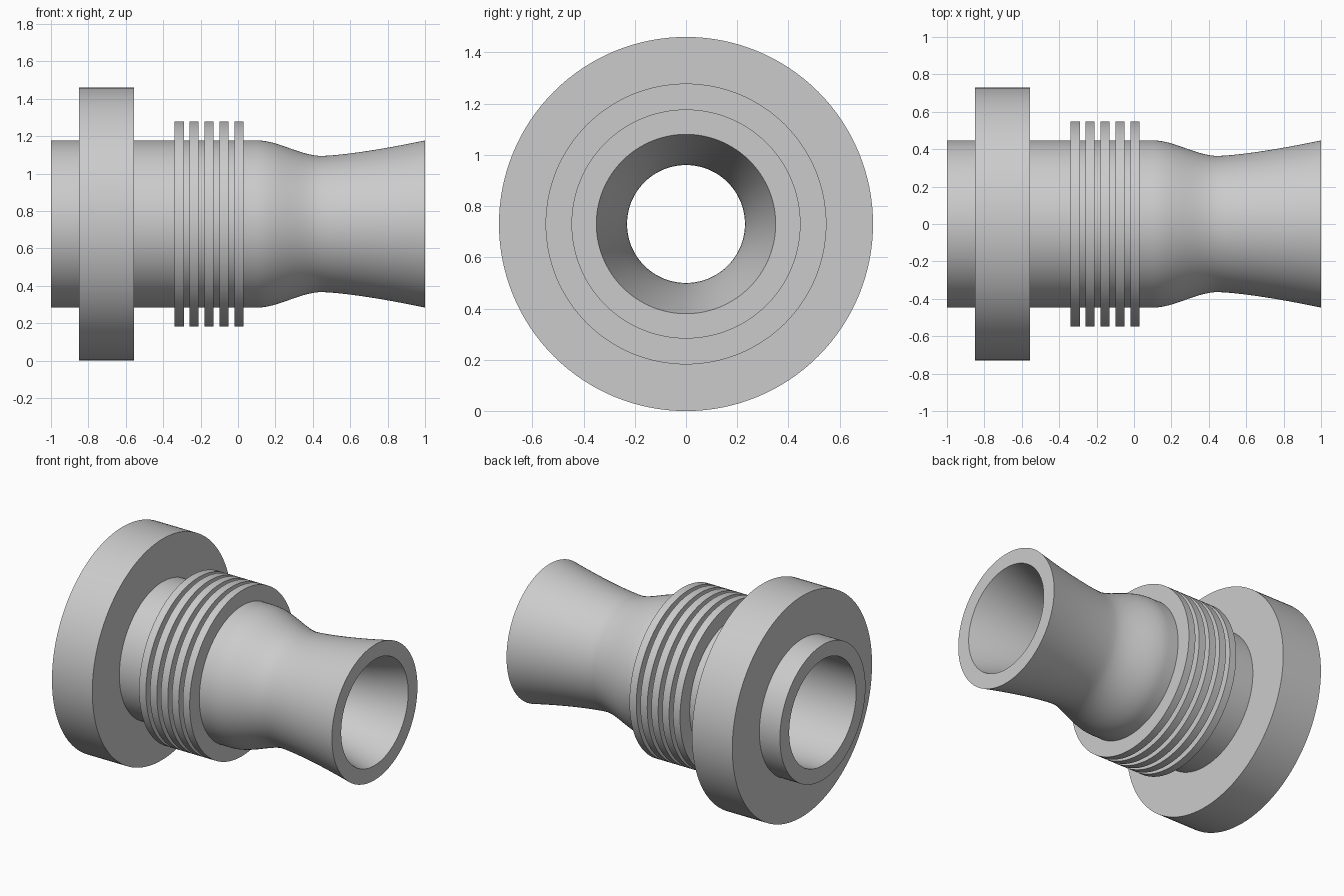
import bpy
import bmesh
import math

cube = bpy.data.objects.get("Cube")
if cube:
    bpy.data.objects.remove(cube)

SEGMENTS = 128
AXIS_Z = 0.73

metal = bpy.data.materials.new("light_grey_metal")
metal.use_nodes = True
colour = (0.6, 0.6, 0.6, 1)
metal.diffuse_color = colour
metal.node_tree.nodes["Principled BSDF"].inputs["Base Color"].default_value = colour


def lathe(name, profile):
    """Spin a closed (x, radius) outline around the horizontal axis."""
    bm = bmesh.new()
    rings = []
    for i in range(SEGMENTS):
        a = 2 * math.pi * i / SEGMENTS
        rings.append([bm.verts.new((x, r * math.cos(a), r * math.sin(a)))
                      for x, r in profile])
    count = len(profile)
    for i in range(SEGMENTS):
        here, after = rings[i], rings[(i + 1) % SEGMENTS]
        for j in range(count):
            k = (j + 1) % count
            bm.faces.new((here[j], here[k], after[k], after[j]))
    bmesh.ops.recalc_face_normals(bm, faces=bm.faces)
    mesh = bpy.data.meshes.new(name)
    bm.to_mesh(mesh)
    bm.free()
    mesh.materials.append(metal)
    obj = bpy.data.objects.new(name, mesh)
    obj.location.z = AXIS_Z
    bpy.context.collection.objects.link(obj)
    bpy.ops.object.select_all(action="DESELECT")
    obj.select_set(True)
    bpy.context.view_layer.objects.active = obj
    bpy.ops.object.shade_smooth_by_angle(angle=math.radians(30))
    return obj


def nozzle_curve(wide, narrow, start=0.1, throat=0.45, steps=16):
    """Straight tube that eases into a throat and flares out again."""
    points = [(-1, wide)]
    for i in range(steps + 1):
        t = i / steps
        ease = t * t * (3 - 2 * t)
        points.append((start + (throat - start) * t, wide + (narrow - wide) * ease))
    for i in range(1, steps + 1):
        t = i / steps
        points.append((throat + (1 - throat) * t, narrow + (wide - narrow) * t ** 1.4))
    return points


def ring(name, x0, x1, radius, inner=0.42):
    return lathe(name, [(x0, inner), (x0, radius), (x1, radius), (x1, inner)])


# Hollow body with matching outer wall and bore
outer_wall = nozzle_curve(0.447, 0.364)
bore = nozzle_curve(0.35, 0.23)
lathe("nozzle_body", outer_wall + bore[::-1])

# Mounting flange
ring("flange", -0.85, -0.555, 0.73)

# Evenly spaced cooling fins
for n in range(5):
    x = -0.34 + 0.08 * n
    ring(f"cooling_fin_{n + 1}", x, x + 0.05, 0.548)
